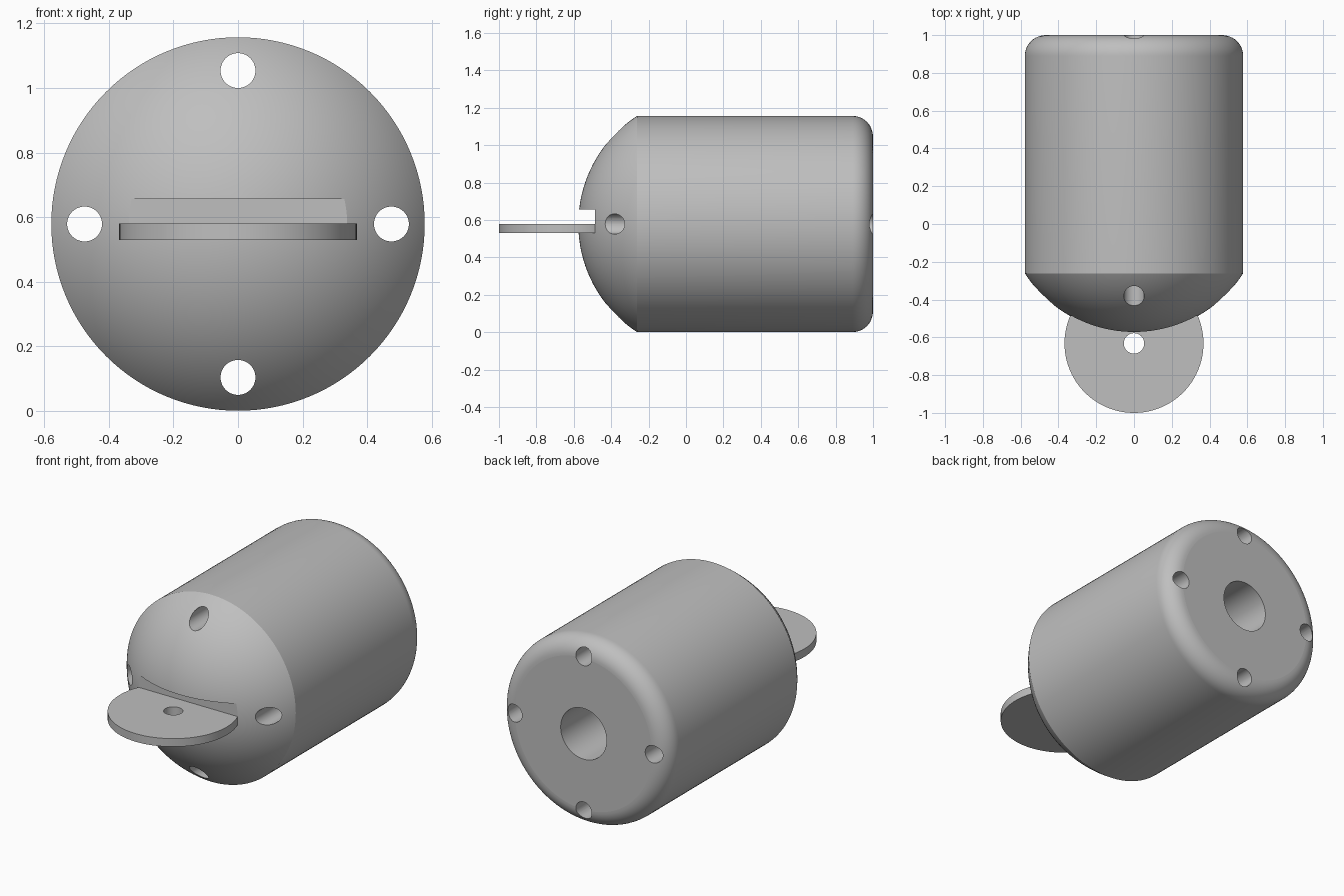
import bpy, bmesh
from math import sin, cos, pi, sqrt
from mathutils import Matrix, Vector

if "Cube" in bpy.data.objects:
    bpy.data.objects.remove(bpy.data.objects["Cube"])

R, CZ = 0.578, 0.579          # body radius and axis height
SHOULDER, BACK = -0.26, 1.0   # ends of the straight barrel
DOME_R, DOME_C = 0.688, 0.112 # nose sphere
FILLET = 0.11
BOLT_R, BOLT_RING = 0.054, 0.475

grey = bpy.data.materials.new("satin grey")
grey.use_nodes = True
colour = (0.52, 0.52, 0.52, 1)
grey.diffuse_color = colour
grey.node_tree.nodes["Principled BSDF"].inputs["Base Color"].default_value = colour


def add_object(name, bm):
    bmesh.ops.recalc_face_normals(bm, faces=bm.faces)
    mesh = bpy.data.meshes.new(name)
    bm.to_mesh(mesh)
    bm.free()
    mesh.materials.append(grey)
    obj = bpy.data.objects.new(name, mesh)
    bpy.context.collection.objects.link(obj)
    return obj


def cylinder(name, radius, start, end, segments=64):
    """Closed cylinder between two points."""
    start, end = Vector(start), Vector(end)
    axis = end - start
    turn = axis.to_track_quat('Z', 'Y').to_matrix().to_4x4()
    bm = bmesh.new()
    bmesh.ops.create_cone(bm, cap_ends=True, segments=segments, radius1=radius,
                          radius2=radius, depth=axis.length,
                          matrix=Matrix.Translation((start + end) / 2) @ turn)
    return add_object(name, bm)


def box(name, low, high):
    low, high = Vector(low), Vector(high)
    bm = bmesh.new()
    bmesh.ops.create_cube(bm, size=1, matrix=Matrix.Translation((low + high) / 2)
                          @ Matrix.Diagonal((*(high - low), 1)))
    return add_object(name, bm)


def cut(target, cutter):
    """Subtract the cutter and throw it away."""
    mod = target.modifiers.new("cut", 'BOOLEAN')
    mod.operation, mod.solver, mod.object = 'DIFFERENCE', 'EXACT', cutter
    bpy.context.view_layer.objects.active = target
    bpy.ops.object.modifier_apply(modifier=mod.name)
    bpy.data.objects.remove(cutter)


def finish(obj):
    """Smooth the curved walls, keep flat end faces flat."""
    bpy.ops.object.select_all(action='DESELECT')
    obj.select_set(True)
    bpy.context.view_layer.objects.active = obj
    bpy.ops.object.shade_smooth_by_angle(angle=0.42)
    for face in obj.data.polygons:
        if max(abs(c) for c in face.normal) > 0.99999 and len(face.vertices) > 4:
            face.use_smooth = False


# Body: domed nose, straight barrel and rounded back, turned about its axis
profile = []
steps = 24
for i in range(steps + 1):
    r = R * sin(pi / 2 * i / steps)
    profile.append((r, DOME_C - sqrt(DOME_R ** 2 - r ** 2)))
for i in range(13):
    a = pi / 2 * i / 12
    profile.append((R - FILLET + FILLET * cos(a), BACK - FILLET + FILLET * sin(a)))
profile.append((0, BACK))

bm = bmesh.new()
verts = [bm.verts.new((r, y, CZ)) for r, y in profile]
edges = [bm.edges.new(pair) for pair in zip(verts, verts[1:])]
bmesh.ops.spin(bm, geom=verts + edges, cent=(0, 0, CZ), axis=(0, 1, 0),
               angle=2 * pi, steps=128)
bmesh.ops.remove_doubles(bm, verts=bm.verts, dist=0.0001)
flat = [v for v in bm.verts if abs(v.co.y - BACK) < 0.0001]
bmesh.ops.dissolve_verts(bm, verts=[v for v in flat if abs(v.co.x) + abs(v.co.z - CZ) < 0.01])
body = add_object("body", bm)

# Four long holes running through the body
for i in range(4):
    x, z = BOLT_RING * cos(pi / 2 * i), CZ + BOLT_RING * sin(pi / 2 * i)
    cut(body, cylinder("hole_cutter", BOLT_R, (x, -1, z), (x, 1.2, z), 48))

# Blind bore in the back and slot across the nose
cut(body, cylinder("bore_cutter", 0.157, (0, 0, CZ), (0, 1.2, CZ)))
cut(body, box("slot_cutter", (-0.7, -0.8, 0.555), (0.7, -0.487, 0.657)))
finish(body)

# Round tab set in the slot, with a hole at its centre
tab = cylinder("round_tab", 0.368, (0, -0.632, 0.53), (0, -0.632, 0.58), 96)
cut(tab, cylinder("tab_hole_cutter", 0.054, (0, -0.632, 0.4), (0, -0.632, 0.7), 48))
finish(tab)
